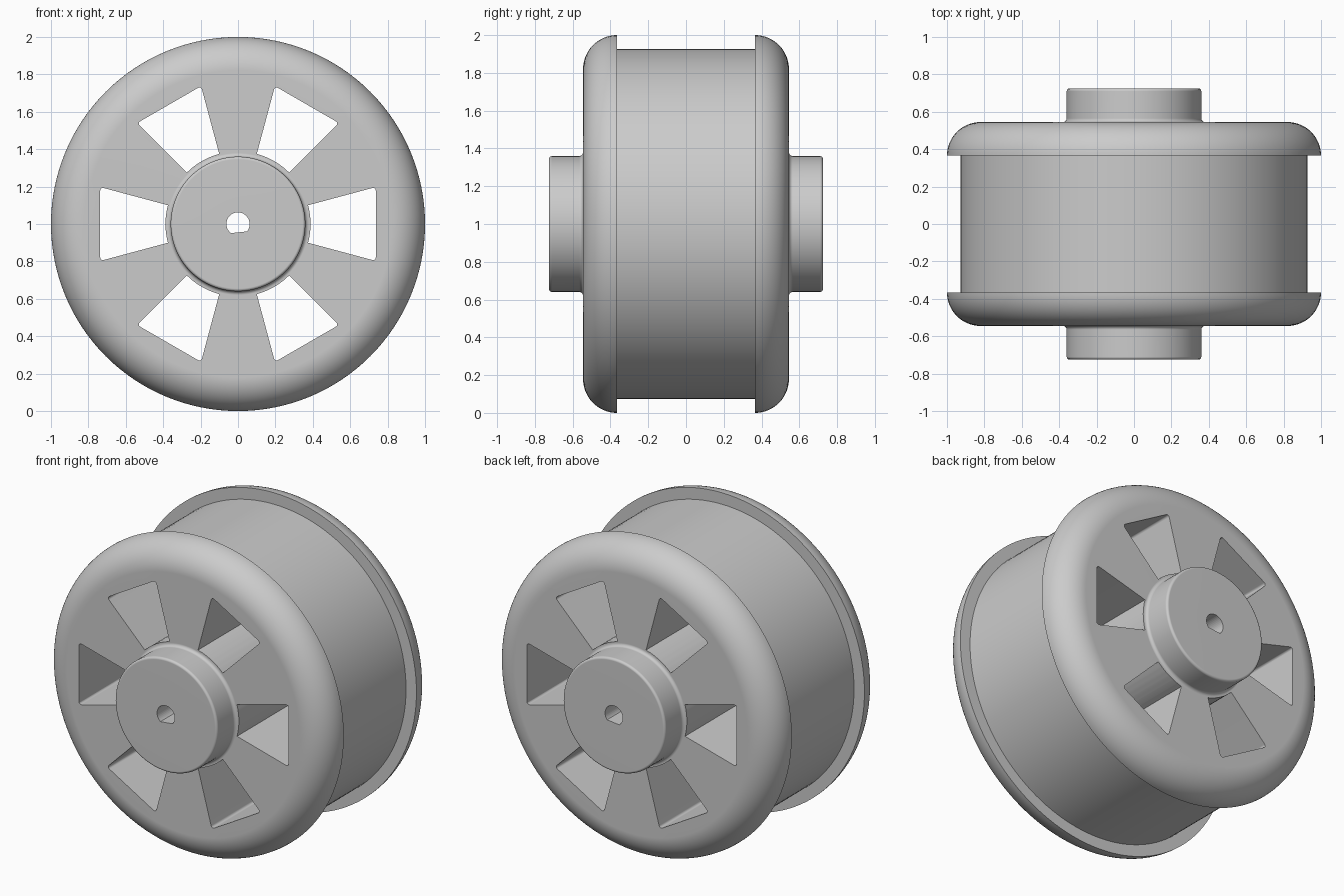
import bpy, bmesh
from math import sin, cos, tan, pi, radians
from mathutils import Matrix, Vector

cube = bpy.data.objects.get("Cube")
if cube:
    bpy.data.objects.remove(cube)

CENTRE = Vector((0, 0, 1))
SEGMENTS = 128

grey = bpy.data.materials.new("plain grey")
grey.use_nodes = True
colour = (0.6, 0.6, 0.6, 1)
grey.diffuse_color = colour
grey.node_tree.nodes["Principled BSDF"].inputs["Base Color"].default_value = colour


def make_object(name, bm):
    bmesh.ops.recalc_face_normals(bm, faces=bm.faces)
    mesh = bpy.data.meshes.new(name)
    bm.to_mesh(mesh)
    bm.free()
    mesh.materials.append(grey)
    ob = bpy.data.objects.new(name, mesh)
    ob.location = CENTRE
    bpy.context.collection.objects.link(ob)
    return ob


def arc(cr, cy, radius, start, end, steps):
    """Points (r, y) along an arc, angles in degrees."""
    angles = [radians(start + (end - start) * i / steps) for i in range(steps + 1)]
    return [(cr + radius * cos(a), cy + radius * sin(a)) for a in angles]


def lathe(name, profile):
    """Spin an (r, y) profile around the wheel axle."""
    bm = bmesh.new()
    verts = [bm.verts.new((r, y, 0)) for r, y in profile]
    edges = [bm.edges.new(pair) for pair in zip(verts, verts[1:])]
    bmesh.ops.spin(bm, geom=verts + edges, cent=(0, 0, 0), axis=(0, 1, 0),
                   angle=2 * pi, steps=SEGMENTS, use_merge=True)
    bmesh.ops.remove_doubles(bm, verts=bm.verts, dist=1e-5)
    return make_object(name, bm)


def prism(name, outline, turn=0, rounded=(), radius=0.02):
    """Extrude an (x, z) outline along the axle, rounding chosen corners."""
    bm = bmesh.new()
    face = bm.faces.new([bm.verts.new((x, -1, z)) for x, z in outline])
    ends = bmesh.ops.extrude_face_region(bm, geom=[face])["geom"]
    bmesh.ops.translate(bm, vec=(0, 2, 0),
                        verts=[v for v in ends if isinstance(v, bmesh.types.BMVert)])
    corners = [Vector((outline[i][0], outline[i][1])) for i in rounded]
    long_edges = [e for e in bm.edges
                  if abs(e.verts[0].co.y - e.verts[1].co.y) > 1
                  and any((e.verts[0].co.xz - c).length < 1e-4 for c in corners)]
    if long_edges:
        bmesh.ops.bevel(bm, geom=long_edges, offset=radius, segments=4,
                        profile=0.5, affect="EDGES")
    bmesh.ops.rotate(bm, verts=bm.verts, cent=(0, 0, 0),
                     matrix=Matrix.Rotation(turn, 3, "Y"))
    ob = make_object(name, bm)
    ob.hide_render = True
    return ob


# Half profile from the hub face to the drum, mirrored for the other side
half = [(0, 0.725)]
half += arc(0.345, 0.71, 0.015, 90, 0, 4)
half += arc(0.38, 0.565, 0.02, 180, 270, 4)
half += arc(0.82, 0.365, 0.18, 90, 0, 16)
half += [(0.927, 0.365)]
wheel = lathe("wheel", half + [(r, -y) for r, y in reversed(half)])

# Six wedge windows with a curved inner edge and rounded outer corners
outer = 0.737
side = outer * tan(radians(15))
wedge = [(outer, -side), (outer, side)] + arc(0, 0, 0.388, 15, -15, 6)
cutters = [prism("window_cutter", wedge, k * pi / 3, rounded=(0, 1))
           for k in range(6)]

# D-shaped axle bore, its flat slightly tilted
cutters.append(prism("bore_cutter", arc(0, 0, 0.062, -46, 226, 32), radians(-6)))

bpy.context.view_layer.objects.active = wheel
wheel.select_set(True)
for cutter in cutters:
    cut = wheel.modifiers.new("cut", "BOOLEAN")
    cut.operation = "DIFFERENCE"
    cut.solver = "EXACT"
    cut.object = cutter
    bpy.ops.object.modifier_apply(modifier=cut.name)
    bpy.data.objects.remove(cutter)

bpy.ops.object.select_all(action="DESELECT")
wheel.select_set(True)
bpy.ops.object.shade_smooth_by_angle(angle=radians(30))
normals = wheel.modifiers.new("weighted normals", "WEIGHTED_NORMAL")
normals.keep_sharp = True
